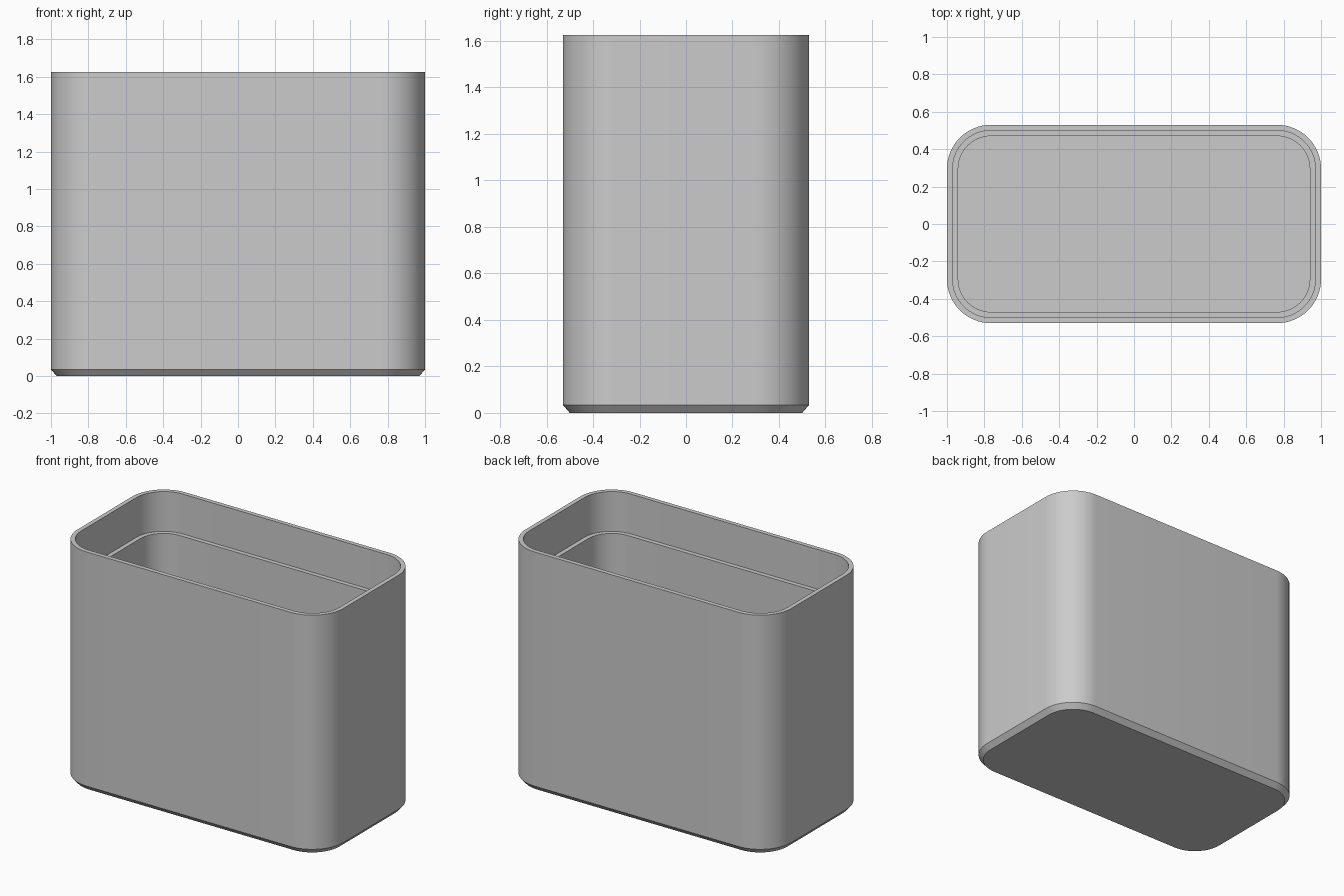
import bpy, bmesh, math

if "Cube" in bpy.data.objects:
    bpy.data.objects.remove(bpy.data.objects["Cube"], do_unlink=True)

HALF_X, HALF_Y, HEIGHT, RADIUS = 1.0, 0.53, 1.625, 0.235
WALL = 0.03        # thickness of each step in the wall
LEDGE_Z = 1.355    # height of the inner lid ledge
FLOOR_Z = 0.06
CORNER_STEPS = 16

# Plain grey material
grey = bpy.data.materials.new("plain grey")
grey.use_nodes = True
colour = (0.6, 0.6, 0.6, 1)
grey.diffuse_color = colour
grey.node_tree.nodes["Principled BSDF"].inputs["Base Color"].default_value = colour


def ring(bm, inset, z):
    """Rounded rectangle of vertices, inset from the outer wall."""
    cx, cy, r = HALF_X - RADIUS, HALF_Y - RADIUS, RADIUS - inset
    verts = []
    for quarter, (sx, sy) in enumerate([(1, 1), (-1, 1), (-1, -1), (1, -1)]):
        for i in range(CORNER_STEPS + 1):
            a = math.pi / 2 * (quarter + i / CORNER_STEPS)
            verts.append(bm.verts.new((sx * cx + r * math.cos(a),
                                       sy * cy + r * math.sin(a), z)))
    return verts


# Wall section from the underside, over the rim, down to the inner floor
section = [
    (WALL, 0), (0, 0.035), (0, HEIGHT),
    (WALL, HEIGHT), (WALL, LEDGE_Z),
    (2 * WALL, LEDGE_Z), (2 * WALL, FLOOR_Z),
]

bm = bmesh.new()
rings = [ring(bm, inset, z) for inset, z in section]
for low, high in zip(rings, rings[1:]):
    for i in range(len(low)):
        j = (i + 1) % len(low)
        bm.faces.new((low[i], low[j], high[j], high[i]))
bm.faces.new(list(reversed(rings[0])))   # underside
bm.faces.new(rings[-1])                  # inner floor
bmesh.ops.recalc_face_normals(bm, faces=bm.faces[:])

mesh = bpy.data.meshes.new("container")
bm.to_mesh(mesh)
bm.free()
mesh.materials.append(grey)
container = bpy.data.objects.new("container", mesh)
bpy.context.collection.objects.link(container)

# Smooth corners, crisp rim, ledge and chamfer
bpy.ops.object.select_all(action="DESELECT")
container.select_set(True)
bpy.context.view_layer.objects.active = container
bpy.ops.object.shade_smooth_by_angle(angle=math.radians(30))
